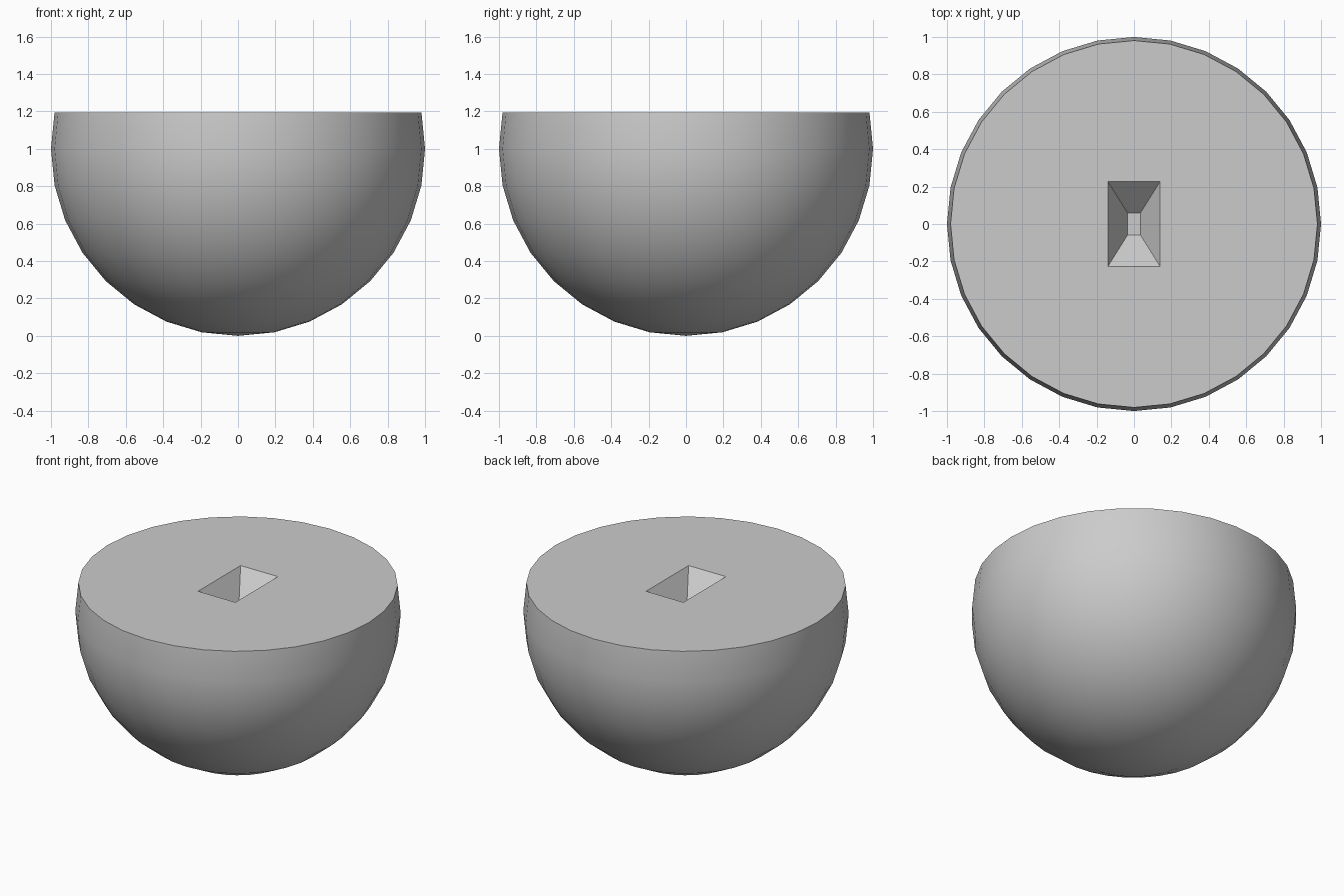
import bpy
import bmesh
import math

cube = bpy.data.objects.get("Cube")
if cube:
    bpy.data.objects.remove(cube, do_unlink=True)

SEGMENTS, RINGS = 32, 16
CUT = math.sin(math.pi / RINGS)      # height of the flat cut above the sphere centre
SOCKET_DEPTH = 0.17

grey = bpy.data.materials.new("plain_grey")
grey.use_nodes = True
grey.diffuse_color = (0.6, 0.6, 0.6, 1)
grey.node_tree.nodes["Principled BSDF"].inputs["Base Color"].default_value = (0.6, 0.6, 0.6, 1)


def rectangle(bm, half_x, half_y, z):
    corners = [(-1, -1), (1, -1), (1, 1), (-1, 1)]
    return [bm.verts.new((sx * half_x, sy * half_y, z)) for sx, sy in corners]


bm = bmesh.new()

# Bowl: sphere with its upper rings removed
bmesh.ops.create_uvsphere(bm, u_segments=SEGMENTS, v_segments=RINGS, radius=1)
upper = [v for v in bm.verts if v.co.z > CUT + 0.01]
bmesh.ops.delete(bm, geom=upper, context='VERTS')
rim = [e for e in bm.edges if e.is_boundary]

# Socket: tapered rectangular recess with a small flat floor
top = rectangle(bm, 0.14, 0.228, CUT)
low = rectangle(bm, 0.035, 0.06, CUT - SOCKET_DEPTH)
for i in range(4):
    j = (i + 1) % 4
    bm.faces.new((top[i], top[j], low[j], low[i]))
bm.faces.new(low)
mouth = [bm.edges.get((top[i], top[(i + 1) % 4])) for i in range(4)]

# Flat lid between the rim and the socket mouth
bmesh.ops.triangle_fill(bm, edges=rim + mouth, use_beauty=True, normal=(0, 0, 1))
bmesh.ops.recalc_face_normals(bm, faces=bm.faces[:])
bmesh.ops.translate(bm, verts=bm.verts[:], vec=(0, 0, 1))

mesh = bpy.data.meshes.new("cut_sphere")
bm.to_mesh(mesh)
bm.free()
mesh.materials.append(grey)
body = bpy.data.objects.new("cut_sphere", mesh)
bpy.context.collection.objects.link(body)

# Smooth round side, crisp lid and socket
bpy.ops.object.select_all(action='DESELECT')
body.select_set(True)
bpy.context.view_layer.objects.active = body
bpy.ops.object.shade_smooth_by_angle(angle=math.radians(30))
